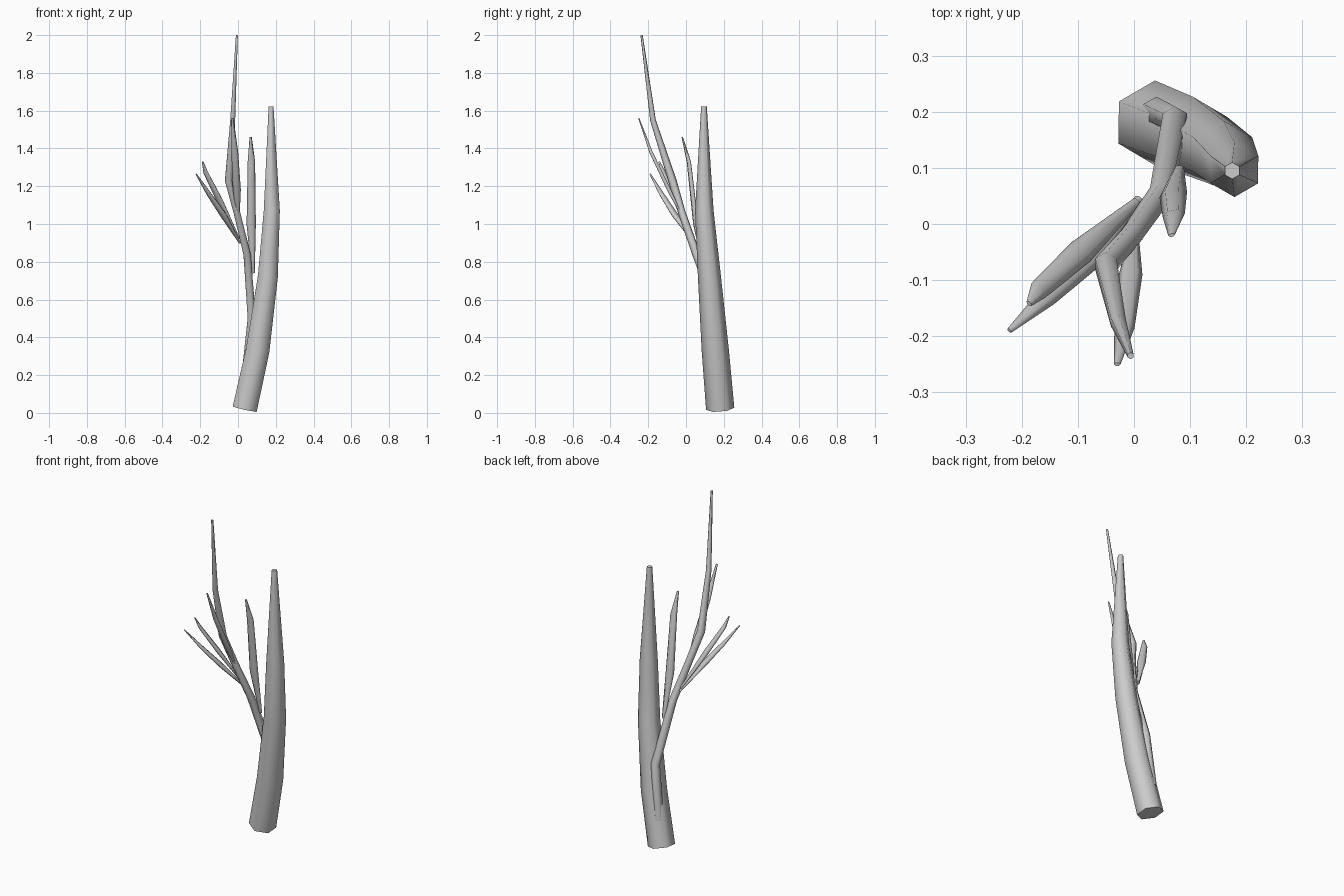
import bpy, bmesh, math
from mathutils import Vector


def tube(name, pts, sides=6, axis=(0, 1, 0), flat=1.0, smooth=True):
    """Loft rings along pts (x, y, z, radius); 'axis' is the wide direction, 'flat' the thickness ratio."""
    bm = bmesh.new()
    c = [Vector(p[:3]) for p in pts]
    rings = []
    for i, p in enumerate(pts):
        t = (c[min(i + 1, len(c) - 1)] - c[max(i - 1, 0)]).normalized()
        u = Vector(axis)
        u = (u - t * u.dot(t)).normalized()
        v = t.cross(u)
        ring = []
        for k in range(sides):
            a = 2 * math.pi * k / sides
            ring.append(bm.verts.new(c[i] + p[3] * (math.cos(a) * u + flat * math.sin(a) * v)))
        rings.append(ring)
    for a, b in zip(rings, rings[1:]):
        for k in range(sides):
            n = (k + 1) % sides
            bm.faces.new((a[k], a[n], b[n], b[k])).smooth = smooth
    bm.faces.new(rings[0][::-1])
    bm.faces.new(rings[-1])
    bm.normal_update()
    me = bpy.data.meshes.new(name)
    bm.to_mesh(me)
    bm.free()
    ob = bpy.data.objects.new(name, me)
    bpy.context.collection.objects.link(ob)
    return ob


# Broken main trunk
tube("trunk", [(0.036, 0.181, 0.022, 0.075), (0.104, 0.155, 0.33, 0.072),
               (0.158, 0.124, 0.72, 0.061), (0.179, 0.097, 1.07, 0.049),
               (0.175, 0.095, 1.622, 0.015)])

# Side branch leaving the trunk
tube("branch", [(0.04, 0.2, 0.18, 0.027), (0.073, 0.185, 0.5, 0.025),
                (0.048, 0.055, 0.84, 0.022), (-0.006, -0.022, 1.06, 0.02),
                (-0.05, -0.072, 1.23, 0.022), (-0.028, -0.175, 1.55, 0.015),
                (-0.006, -0.235, 1.999, 0.006)])

# Flattened twigs: base, belly, shoulder, tip and wide axis
twigs = [
    ("twig_inner", [(0.08, 0.1, 0.74, 0.009), (0.07, 0.052, 1.0, 0.025),
                    (0.071, 0.015, 1.33, 0.02), (0.067, -0.02, 1.46, 0.006)], (1, 0.2, 0)),
    ("twig_left_low", [(0.01, 0.045, 0.9, 0.008), (-0.08, -0.06, 1.05, 0.024),
                       (-0.155, -0.13, 1.16, 0.018), (-0.222, -0.19, 1.265, 0.005)], (1, -1, 0)),
    ("twig_left_high", [(0.005, 0.04, 0.92, 0.008), (-0.095, -0.05, 1.12, 0.024),
                        (-0.17, -0.118, 1.27, 0.018), (-0.187, -0.142, 1.33, 0.006)], (1, -1, 0)),
    ("twig_front", [(0.0, -0.025, 1.05, 0.009), (-0.006, -0.09, 1.18, 0.021),
                    (-0.017, -0.185, 1.38, 0.018), (-0.03, -0.25, 1.56, 0.006)], (1, 0, 0)),
]
for name, pts, axis in twigs:
    tube(name, pts, 6, axis, 0.55)
